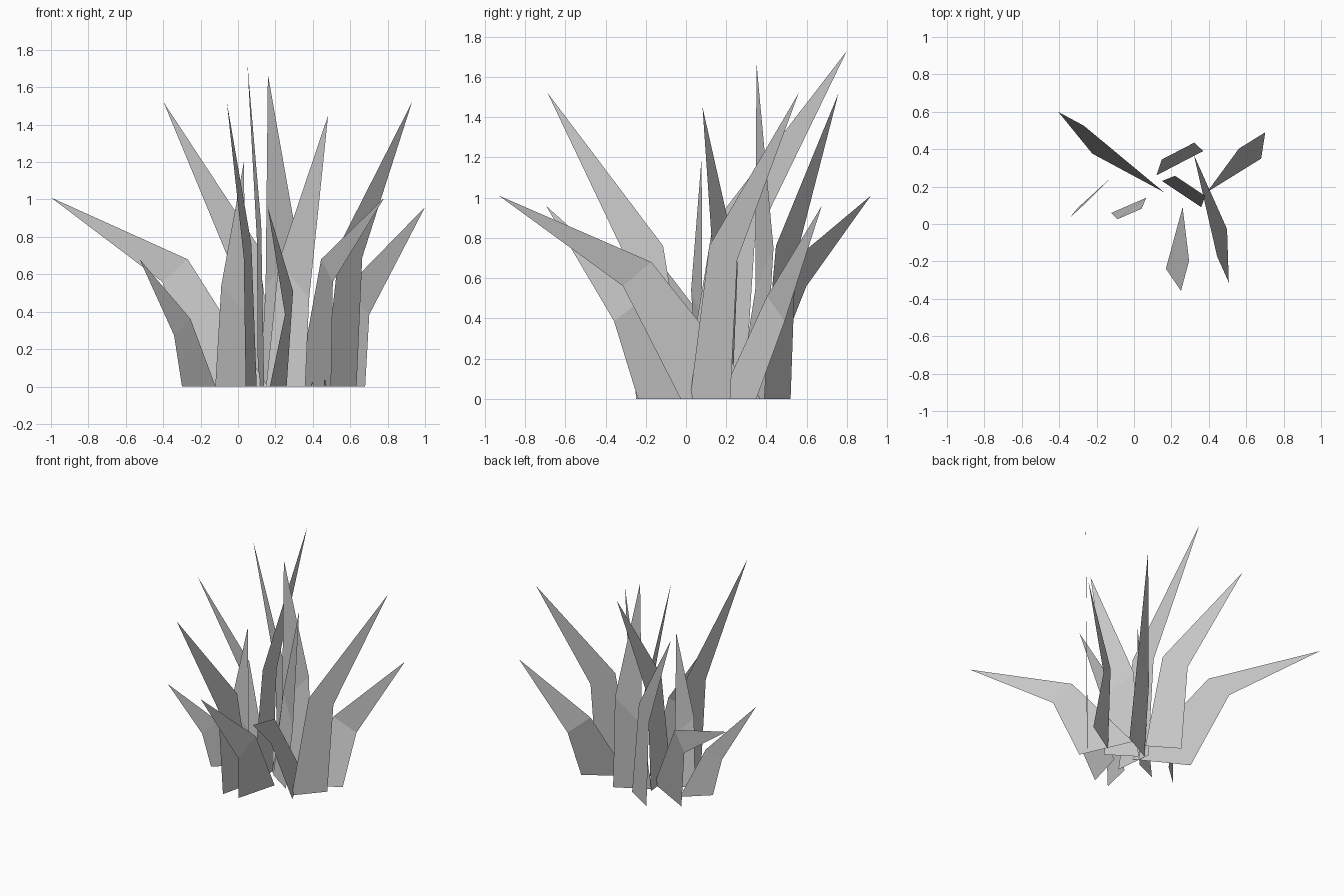
import bpy
from mathutils import Vector

if "Cube" in bpy.data.objects:
    bpy.data.objects.remove(bpy.data.objects["Cube"])

# Blade shapes in their own plane: (distance along base, height)
# for base start, base end, low shoulder, tip, high shoulder
TALL = [(0, 0), (.265, 0), (.311, .69), (.716, 1.52), (.127, .76)]
UPRIGHT = [(0, 0), (.282, 0), (.26, .75), (.077, 1.67), (.0635, .54)]
SLANTED = [(0, 0), (.252, 0), (.236, .47), (.358, 1.45), (.042, .67)]
BENT = [(0, 0), (.341, 0), (.434, .385), (.785, .96), (.268, .51)]
WIDE = [(0, 0), (.435, 0), (.70, .56), (1.376, 1.01), (.546, .68)]


def blade(name, shape, start, direction, scale=1.0, lean=0.0):
    """Flat blade: the base sits on the ground, the rest is shifted sideways by lean."""
    d = Vector(direction).normalized()
    n = Vector((-d.y, d.x))
    verts = []
    for s, z in shape:
        p = Vector(start) + d * s * scale + n * (lean if z > 0 else 0)
        verts.append((p.x, p.y, z * scale))
    mesh = bpy.data.meshes.new(name)
    mesh.from_pydata(verts, [], [(0, 1, 2, 4), (4, 2, 3)])
    obj = bpy.data.objects.new(name, mesh)
    bpy.context.collection.objects.link(obj)


# Tall outward-reaching blades
for i, (start, tip, k) in enumerate([
        ((.46, .02), (.93, .56), 1.0),
        ((.10, .01), (-.06, -.69), 1.0),
        ((.21, .38), (-.40, .76), 1.0),
        ((.14, -.01), (.05, .80), 1.138)]):
    blade(f"tall_blade_{i}", TALL, start, Vector(tip) - Vector(start), k)

# Upright inner blades
blade("upright_blade_0", UPRIGHT, (.12, .26), (.887, .461), 1.0, .062)
blade("upright_blade_1", UPRIGHT, (.065, .14), (-.918, -.397), .72, .044)
blade("slanted_blade", SLANTED, (.15, .23), (.832, -.555), 1.0, .061)

# Low bent blades
blade("bent_blade_0", BENT, (.39, .17), (.85, .527), 1.0, .108)
blade("bent_blade_1", BENT, (.26, .09), (-.263, -.965), 1.0, .109)
blade("bent_blade_2", BENT, (-.12, .25), (-.74, -.67), .71, .01)

# Wide arching blades
blade("wide_blade_0", WIDE, (.16, .17), (-.88, .474), 1.0, -.11)
blade("wide_blade_1", WIDE, (.32, .37), (.408, -.913), 1.0, -.108)
